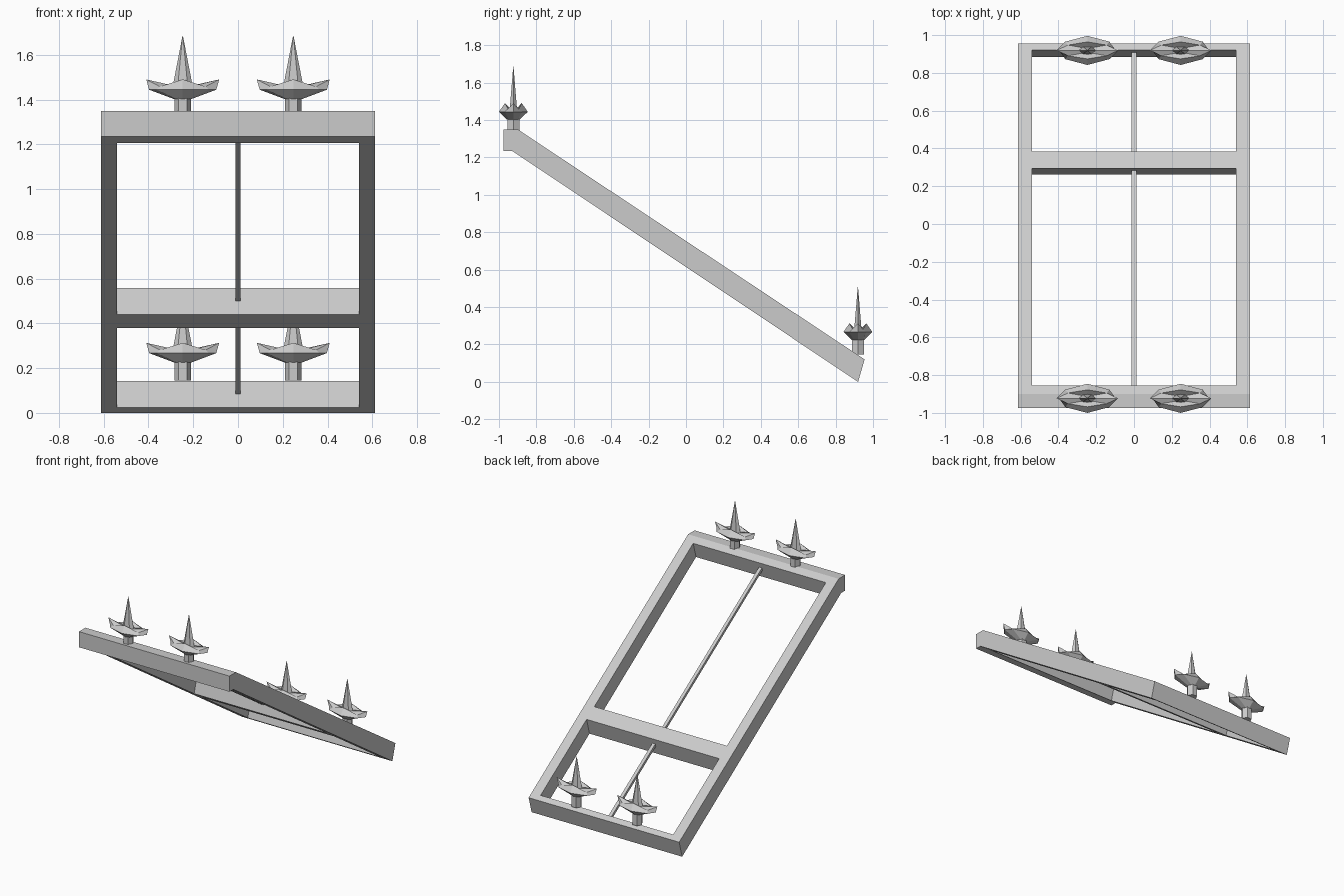
import bpy, bmesh
from math import sin, cos, pi

if "Cube" in bpy.data.objects:
    bpy.data.objects.remove(bpy.data.objects["Cube"])


def finish(bm, name):
    bmesh.ops.recalc_face_normals(bm, faces=bm.faces)
    me = bpy.data.meshes.new(name)
    bm.to_mesh(me)
    bm.free()
    ob = bpy.data.objects.new(name, me)
    bpy.context.collection.objects.link(ob)
    return ob


def prism(name, profile, half_width):
    """Extrude a (y, z) profile symmetrically along x."""
    bm = bmesh.new()
    face = bm.faces.new([bm.verts.new((-half_width, y, z)) for y, z in profile])
    ext = bmesh.ops.extrude_face_region(bm, geom=[face])
    verts = [v for v in ext["geom"] if isinstance(v, bmesh.types.BMVert)]
    bmesh.ops.translate(bm, verts=verts, vec=(2 * half_width, 0, 0))
    return finish(bm, name)


def loft(name, rings):
    """Skin closed rings of equal length and cap both ends."""
    bm = bmesh.new()
    loops = [[bm.verts.new(p) for p in ring] for ring in rings]
    for a, b in zip(loops, loops[1:]):
        for i in range(len(a)):
            j = (i + 1) % len(a)
            bm.faces.new((a[i], a[j], b[j], b[i]))
    bm.faces.new(loops[0])
    bm.faces.new(loops[-1])
    return finish(bm, name)


def ellipse(n, rx, ry, z):
    return [(rx * cos(2 * pi * i / n), ry * sin(2 * pi * i / n), z) for i in range(n)]


def top_z(y):
    return 1.35 - 0.663 * (y + 0.90)


# Sloping frame with two rectangular openings
frame = prism("sloping_frame", [(-0.975, 1.35), (-0.90, 1.35), (0.955, 0.12),
                                (0.92, 0.0), (-0.93, 1.235), (-0.975, 1.235)], 0.613)
LEAN = 0.29  # y shift per unit of height on the inner faces
for name, y0, y1 in (("large_opening", -0.855, 0.295), ("small_opening", 0.385, 0.92)):
    pts = [(y + LEAN * dz, top_z(y) + dz)
           for y, dz in ((y0, 0.1), (y1, 0.1), (y1, -0.3), (y0, -0.3))]
    cutter = prism(name + "_cutter", pts, 0.54)
    cutter.hide_render = True
    cutter.hide_set(True)
    cut = frame.modifiers.new(name, "BOOLEAN")
    cut.operation = "DIFFERENCE"
    cut.solver = "EXACT"
    cut.object = cutter

# Thin rod down the middle of the openings
prism("centre_rod", [(y, top_z(y) - drop) for y, drop in
                     ((-0.88, 0.045), (0.92, 0.045), (0.92, 0.07), (-0.88, 0.07))], 0.012)

# Flower ornament parts, with z = 0 at the bottom of the petals
petal_rim = []
for i in range(8):
    a = i * pi / 4
    if i % 2 == 0:    # raised petal tips
        petal_rim.append((0.163 * cos(a), 0.045 * sin(a), 0.088))
    else:             # dips between petals
        petal_rim.append((0.145 * cos(a), 0.040 * sin(a), 0.056))
belly = [(0.15 * cos(i * pi / 4) * (1.1 if i % 2 else 1),
          0.077 * sin(i * pi / 4) * (0.85 if i % 2 else 1), 0.042) for i in range(8)]

post = loft("ornament_post", [ellipse(6, 0.037, 0.037, -0.08), ellipse(6, 0.037, 0.037, 0.01)])
petals = loft("ornament_petals", [ellipse(8, 0.038, 0.034, 0.0), belly, petal_rim,
                                  ellipse(8, 0.045, 0.022, 0.058)])
spike = loft("ornament_spike", [ellipse(6, 0.046, 0.023, 0.05), ellipse(6, 0.001, 0.001, 0.283)])

# One ornament near each corner
spots = [(sx * 0.247, y, z) for y, z in ((-0.923, 1.402), (0.919, 0.225)) for sx in (-1, 1)]
for part in (post, petals, spike):
    part.location = spots[0]
    for spot in spots[1:]:
        dup = part.copy()
        dup.location = spot
        bpy.context.collection.objects.link(dup)
